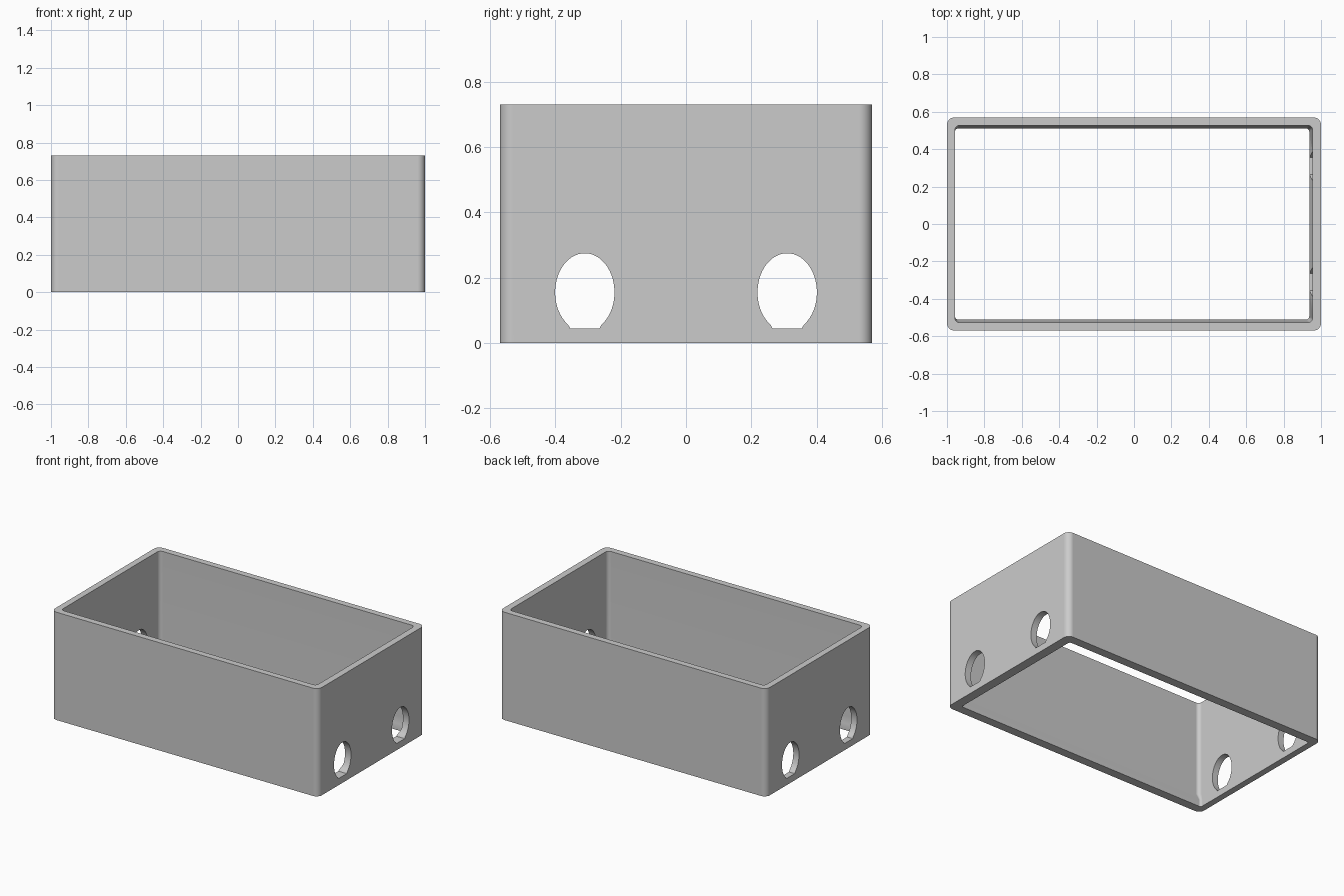
import bpy
import bmesh
from math import sin, cos, pi, radians

cube = bpy.data.objects.get("Cube")
if cube:
    bpy.data.objects.remove(cube, do_unlink=True)

grey = bpy.data.materials.new("plain grey")
grey.use_nodes = True
colour = (0.6, 0.6, 0.6, 1)
grey.diffuse_color = colour
grey.node_tree.nodes["Principled BSDF"].inputs["Base Color"].default_value = colour


def rounded_loop(bm, x0, x1, y, z, r, steps=6):
    """Closed ring of vertices around a rounded rectangle."""
    ring = []
    corners = ((x1 - r, y - r), (x0 + r, y - r), (x0 + r, r - y), (x1 - r, r - y))
    for quarter, (cx, cy) in enumerate(corners):
        for i in range(steps + 1):
            a = (quarter + i / steps) * pi / 2
            ring.append(bm.verts.new((cx + r * cos(a), cy + r * sin(a), z)))
    return ring


def make_object(name, bm):
    bmesh.ops.recalc_face_normals(bm, faces=bm.faces)
    mesh = bpy.data.meshes.new(name)
    bm.to_mesh(mesh)
    bm.free()
    mesh.materials.append(grey)
    obj = bpy.data.objects.new(name, mesh)
    bpy.context.collection.objects.link(obj)
    return obj


# Box wall: outer skin, rim, inner skin and sloped lip on three sides
bm = bmesh.new()
height = 0.73
rings = [
    rounded_loop(bm, -1, 1, 0.57, 0, 0.04),
    rounded_loop(bm, -1, 1, 0.57, height, 0.04),
    rounded_loop(bm, -0.957, 0.955, 0.527, height, 0.025),
    rounded_loop(bm, -0.957, 0.955, 0.527, 0.09, 0.025),
    rounded_loop(bm, -0.957, 0.937, 0.51, 0.045, 0.015),
    rounded_loop(bm, -0.957, 0.937, 0.51, 0, 0.015),
]
for a, b in zip(rings, rings[1:] + rings[:1]):
    for i in range(len(a)):
        j = (i + 1) % len(a)
        bm.faces.new((a[i], a[j], b[j], b[i]))
box = make_object("box_wall", bm)

# Two oval holes with a flat floor, cut through both end walls
for side in (-1, 1):
    bm = bmesh.new()
    outline = []
    for i in range(48):
        a = 2 * pi * (i + 0.5) / 48
        z = 0.155 + 0.12 * sin(a)
        if z > 0.055:
            outline.append((side * 0.31 + 0.091 * cos(a), z))
        elif i in (35, 36):
            outline.append((side * 0.31 + (i * 2 - 71) * 0.045, 0.045))
    face = bm.faces.new([bm.verts.new((-1.2, y, z)) for y, z in outline])
    out = bmesh.ops.extrude_face_region(bm, geom=[face])
    moved = [v for v in out["geom"] if isinstance(v, bmesh.types.BMVert)]
    bmesh.ops.translate(bm, verts=moved, vec=(2.4, 0, 0))
    cutter = make_object("hole_cutter", bm)
    cutter.hide_render = True
    cut = box.modifiers.new("end_holes", "BOOLEAN")
    cut.operation = "DIFFERENCE"
    cut.solver = "EXACT"
    cut.object = cutter
    bpy.context.view_layer.objects.active = box
    bpy.ops.object.modifier_apply(modifier=cut.name)
    bpy.data.objects.remove(cutter, do_unlink=True)

# Smooth corners and holes, crisp rims
bpy.ops.object.select_all(action="DESELECT")
box.select_set(True)
bpy.context.view_layer.objects.active = box
bpy.ops.object.shade_smooth_by_angle(angle=radians(30))
weighted = box.modifiers.new("flat_walls", "WEIGHTED_NORMAL")
weighted.keep_sharp = True
